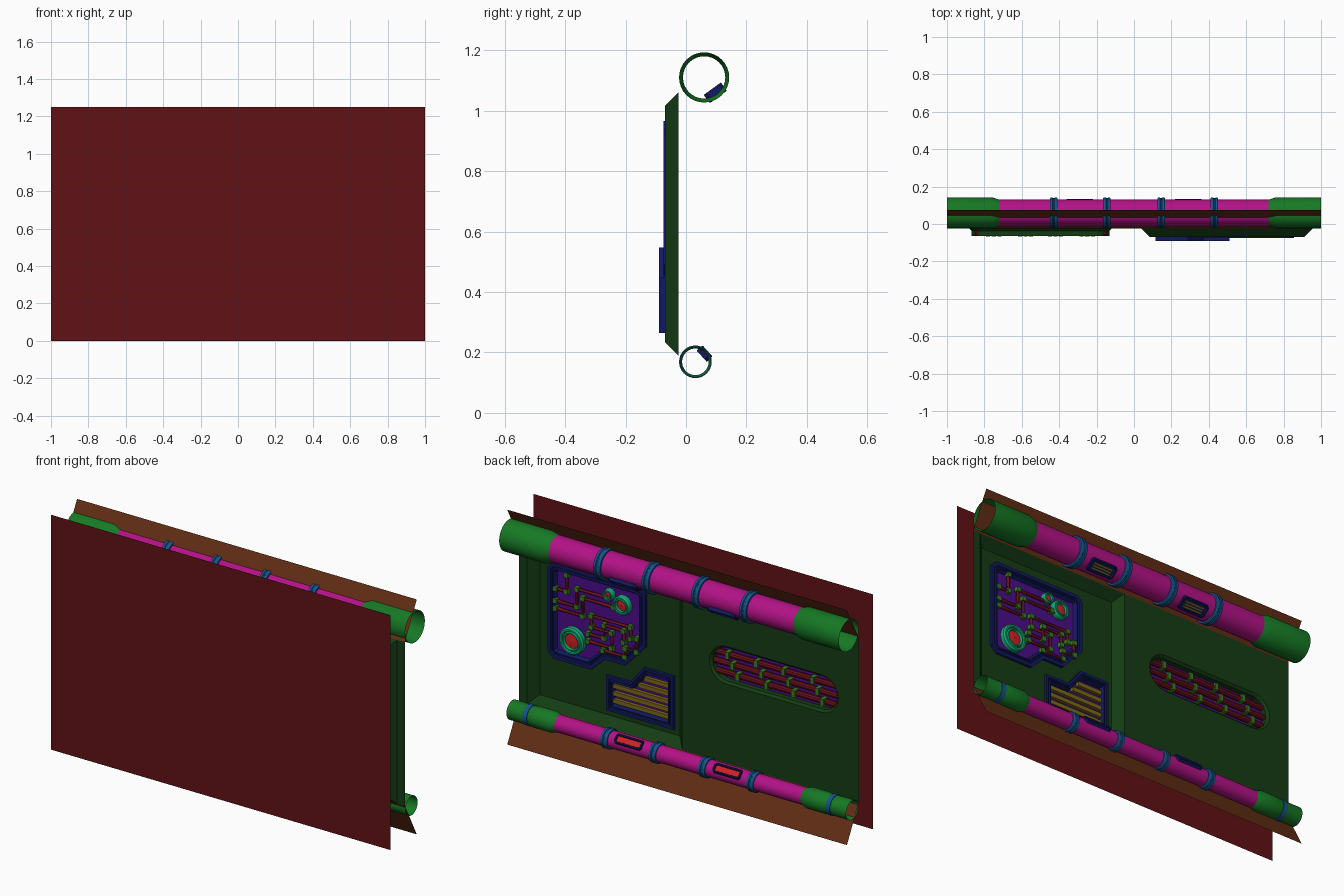
import bpy, bmesh, math
from mathutils import Matrix, Vector

if "Cube" in bpy.data.objects:
    bpy.data.objects.remove(bpy.data.objects["Cube"])


def mat(name, r, g, b):
    m = bpy.data.materials.new(name)
    m.diffuse_color = (r, g, b, 1)
    m.use_nodes = True
    m.node_tree.nodes["Principled BSDF"].inputs["Base Color"].default_value = m.diffuse_color
    return m


RED = mat("front_red", .12, .006, .008)
BROWN = mat("flap_brown", .13, .028, .007)
DGREEN = mat("wall_green", .007, .045, .007)
GREEN = mat("pipe_green", .008, .19, .018)
MAGENTA = mat("pipe_magenta", .45, .006, .24)
BLUE = mat("ring_blue", .008, .09, .26)
NAVY = mat("frame_navy", .006, .01, .12)
PURPLE = mat("floor_purple", .07, .004, .25)
WIRE = mat("wire_maroon", .15, .006, .012)
CLIP = mat("clip_green", .04, .2, .015)
TEAL = mat("gauge_teal", .007, .4, .18)
GLOW = mat("screen_red", .65, .015, .015)
OLIVE = mat("slat_yellow", .2, .14, .01)
I = Matrix.Identity(4)


def finish(name, bm, m, M=I, smooth=False):
    me = bpy.data.meshes.new(name)
    bm.to_mesh(me)
    bm.free()
    me.materials.append(m)
    ob = bpy.data.objects.new(name, me)
    bpy.context.collection.objects.link(ob)
    ob.matrix_world = M
    if smooth:
        bpy.ops.object.select_all(action='DESELECT')
        ob.select_set(True)
        bpy.context.view_layer.objects.active = ob
        bpy.ops.object.shade_smooth_by_angle(angle=math.radians(30))
    return ob


def fill(name, y, m, outer, holes=(), M=I, facing=1):
    """Flat sheet in the xz plane with optional holes."""
    bm = bmesh.new()
    for loop in [outer, *holes]:
        vs = [bm.verts.new((x, y, z)) for x, z in loop]
        for a, b in zip(vs, vs[1:] + vs[:1]):
            bm.edges.new((a, b))
    bmesh.ops.triangle_fill(bm, use_beauty=True, edges=bm.edges[:], normal=(0, facing, 0))
    bm.normal_update()
    for f in bm.faces:
        if f.normal.y * facing < 0:
            f.normal_flip()
    return finish(name, bm, m, M)


def inset(pts, d):
    """Mitred inward offset of a polygon."""
    n = len(pts)
    area = sum(pts[i][0] * pts[(i + 1) % n][1] - pts[(i + 1) % n][0] * pts[i][1] for i in range(n))
    s = d if area > 0 else -d
    out = []
    for i in range(n):
        p, q, r = (Vector(pts[(i + k) % n]) for k in (-1, 0, 1))
        e, f = (q - p).normalized(), (r - q).normalized()
        a, b = Vector((-e.y, e.x)), Vector((-f.y, f.x))
        q = q + (a + b) * (s / (1 + a.dot(b)))
        out.append((q.x, q.y))
    return out


def loft(name, m, rings, M=I):
    """Skin between equal-length outlines given as (outline, y)."""
    bm = bmesh.new()
    rows = [[bm.verts.new((x, y, z)) for x, z in o] for o, y in rings]
    n = len(rows[0])
    for a, b in zip(rows, rows[1:]):
        for i in range(n):
            j = (i + 1) % n
            bm.faces.new((a[i], a[j], b[j], b[i]))
    bmesh.ops.recalc_face_normals(bm, faces=bm.faces)
    return finish(name, bm, m, M)


def frame(name, m, pts, prof, M=I):
    return loft(name, m, [(inset(pts, d) if d else pts, y) for d, y in prof], M)


def boxes(name, m, items, M=I):
    """Several boxes in one object, items are (centre, size)."""
    bm = bmesh.new()
    for c, s in items:
        bmesh.ops.create_cube(bm, size=1, matrix=Matrix.Translation(c) @ Matrix.Diagonal((*s, 1)))
    return finish(name, bm, m, M)


def lathe(name, m, prof, M=I, seg=32):
    """Open surface of revolution about x, prof is (x, radius)."""
    bm = bmesh.new()
    rows = [[bm.verts.new((x, r * math.cos(k * math.tau / seg), r * math.sin(k * math.tau / seg)))
             for k in range(seg)] for x, r in prof]
    for a, b in zip(rows, rows[1:]):
        for k in range(seg):
            j = (k + 1) % seg
            bm.faces.new((a[k], a[j], b[j], b[k]))
    bmesh.ops.recalc_face_normals(bm, faces=bm.faces)
    return finish(name, bm, m, M, True)


def rect(x0, x1, z0, z1):
    return [(x0, z0), (x1, z0), (x1, z1), (x0, z1)]


def strip(name, m, a, b):
    bm = bmesh.new()
    bm.faces.new([bm.verts.new(v) for v in ((-1, *a), (1, *a), (1, *b), (-1, *b))])
    return finish(name, bm, m)


# Outlines (x, z)
slot = [(cx + .1 * math.cos(math.radians(t + 18 * k)), .71 + .1 * math.sin(math.radians(t + 18 * k)))
        for cx, t in ((-.22, -90), (-.78, 90)) for k in range(11)]
circuit = [(.855, .935), (.825, .965), (.31, .965), (.28, .935), (.28, .66), (.40, .53),
           (.52, .53), (.60, .455), (.82, .455), (.855, .49)]
vent = [(.51, .265), (.51, .45), (.37, .45), (.29, .548), (.115, .548), (.115, .265)]
W, F = -.025, -.07   # wall and recess floor depth

# Front sheet, angled flaps, wall and recess
fill("front_panel", -.145, RED, rect(-1, 1, 0, 1.25), facing=-1)
strip("upper_flap", BROWN, (W, 1.06), (.075, 1.25))
strip("lower_flap", BROWN, (.075, 0), (W, .19))
fill("wall_main", W, DGREEN, rect(-1, .04, .19, 1.06), [slot])
fill("wall_edge", W, DGREEN, rect(.955, 1, .19, 1.06))
loft("recess_sides", DGREEN, [(rect(.04, .955, .19, 1.06), W), (rect(.085, .91, .235, 1.015), F)])
fill("recess_floor", F, DGREEN, rect(.085, .91, .235, 1.015), [circuit, vent])

# Slot with three cables and clips
frame("slot_rim", DGREEN, slot, [(0, W), (.012, W - .012), (.012, -.065)])
fill("slot_floor", -.065, PURPLE, inset(slot, .012))
clips = []
for i, dz in enumerate((-.05, 0, .05)):
    e = .862 if dz == 0 else .85
    lathe("slot_cable", WIRE, [(-e, .016), (e - 1, .016)], Matrix.Translation((0, -.049, .71 + dz)), 10)
    clips += [((x + .03 * (i - 1), -.047, .71 + dz), (.022, .038, .038)) for x in (-.25, -.42, -.58, -.75)]
boxes("slot_clips", CLIP, clips)

# Circuit bay: frame, floor, wires, joints
frame("circuit_frame", NAVY, circuit, [(0, -.075), (0, -.056), (.018, -.056), (.021, -.063),
                                       (.027, -.063), (.03, -.056), (.036, -.056), (.046, -.075)])
fill("circuit_floor", -.0745, PURPLE, inset(circuit, .045))
paths = [[(.81, .765), (.685, .765), (.685, .86), (.50, .86)],
         [(.81, .725), (.65, .725), (.65, .82), (.47, .82)],
         [(.81, .83), (.745, .83), (.745, .92)],
         [(.62, .60), (.48, .60), (.48, .68), (.60, .68), (.60, .74), (.37, .74), (.37, .68)],
         [(.62, .64), (.525, .64), (.525, .71), (.41, .71), (.41, .65)],
         [(.53, .575), (.40, .575), (.40, .62), (.33, .62), (.33, .69)]]
joints = []
for p in paths:
    cu = bpy.data.curves.new("circuit_wire", 'CURVE')
    cu.dimensions = '3D'
    cu.bevel_depth, cu.bevel_resolution = .009, 1
    sp = cu.splines.new('POLY')
    sp.points.add(len(p) - 1)
    for q, (x, z) in zip(sp.points, p):
        q.co = (x, -.063, z, 1)
    cu.materials.append(WIRE)
    bpy.context.collection.objects.link(bpy.data.objects.new("circuit_wire", cu))
    joints += [((x, -.063, z), (.024, .022, .024)) for x, z in p]
boxes("wire_joints", CLIP, joints)

# Round gauges, turned so the axis points to +y
for x, z, r in ((.712, .577, .072), (.418, .845, .05), (.497, .88, .031)):
    M = Matrix.Translation((x, -.075, z)) @ Matrix.Rotation(math.pi / 2, 4, 'Z')
    lathe("gauge_ring", TEAL, [(0, r), (.022, r), (.03, r * .9), (.03, r * .78), (.024, r * .72),
                               (.03, r * .66), (.03, r * .58), (.018, r * .52)], M, 24)
    lathe("gauge_lens", GLOW, [(.019, r * .53), (.022, .001)], M, 24)

# Louvre vent
frame("vent_frame", NAVY, vent, [(0, -.09), (0, -.055), (.014, -.055), (.017, -.062),
                                 (.022, -.062), (.025, -.055), (.029, -.055), (.034, -.088)])
fill("vent_floor", -.088, PURPLE, inset(vent, .033))
boxes("vent_slats", OLIVE, [(((.148 + e) / 2, -.077, z), (e - .148, .018, .022)) for z, e in
                            ((.317, .476), (.357, .476), (.397, .476), (.44, .33), (.482, .295))])

# Pipes with end sleeves, rings and inset boxes
specs = [("upper", (.06, 1.11), .07, .083, .082, -54, .07, (.046, .080, .0715)),
         ("lower", (.031, .169), .044, .054, .053, 42, .05, (.028, .054, .0465))]
for side, (cy, cz), r, re, rr, ang, w, (d0, d1, d2) in specs:
    C = Matrix.Translation((0, cy, cz))
    lathe(side + "_pipe", MAGENTA, [(-.73, r), (.73, r)], C)
    for s in (-1, 1):
        if side == "upper":
            prof = [(1, re), (.76, re), (.72, r)]
        else:
            prof = [(1, re - .003), (.87, re - .003), (.855, re), (.755, re), (.725, r)]
            lathe("lower_sleeve_band", BLUE, [(s * .905, re - .004), (s * .905, re), (s * .88, re),
                                              (s * .88, re - .004)], C)
        lathe(side + "_sleeve", GREEN, [(s * x, q) for x, q in prof], C)
        for c in (.43, .145):
            lathe(side + "_ring", BLUE, [(s * c + x, q) for x, q in (
                (-.02, r), (-.02, rr - .003), (-.015, rr), (-.006, rr), (-.003, rr - .004),
                (.003, rr - .004), (.006, rr), (.015, rr), (.02, rr - .003), (.02, r))], C)
        # box frame facing outwards from the pipe axis
        M = C @ Matrix.Rotation(math.radians(ang), 4, 'X') @ Matrix.Translation((s * .29, 0, 0))
        h, k = w / 2, .08
        o = [(-k + .01, -h), (k - .01, -h), (k, -h + .01), (k, h - .01),
             (k - .01, h), (-k + .01, h), (-k, h - .01), (-k, -h + .01)]
        frame(side + "_box_frame", NAVY, o, [(0, d0), (0, d1 - .003), (.003, d1), (.009, d1), (.011, d2)], M)
        fill(side + "_box_back", d0, NAVY, o, M=M, facing=-1)
        if side == "upper":
            fill("upper_box_floor", d2, NAVY, inset(o, .01), M=M)
            boxes("upper_box_slats", OLIVE, [((0, d2 + .001, z), (.11, .008, .008)) for z in (-.014, 0, .014)], M)
        else:
            fill("lower_box_screen", d2, GLOW, inset(o, .01), M=M)
